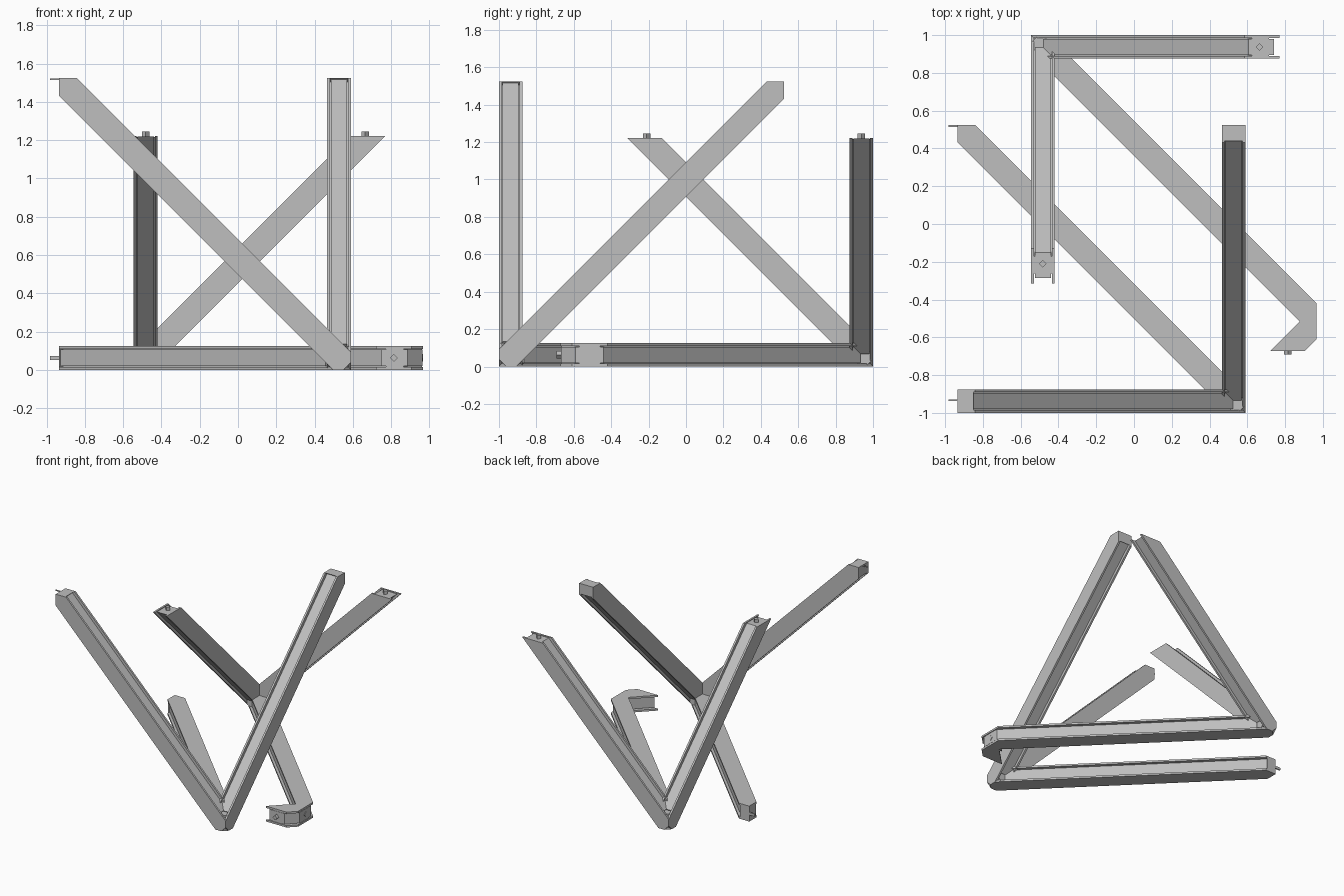
import bpy, bmesh
from mathutils import Vector

if "Cube" in bpy.data.objects:
    bpy.data.objects.remove(bpy.data.objects["Cube"])

W = 0.125      # beam width
T = 0.015      # side plate thickness
H = 0.0925     # half of the beam depth, measured along an axis

grey = bpy.data.materials.new("light_grey")
grey.diffuse_color = (0.52, 0.52, 0.52, 1)
grey.use_nodes = True
grey.node_tree.nodes["Principled BSDF"].inputs["Base Color"].default_value = grey.diffuse_color


class Corner:
    """Outer corner point with three axes pointing into the frame."""
    def __init__(self, origin, u, v):
        self.o = Vector(origin)
        self.axes = {"u": Vector(u), "v": Vector(v), "w": Vector((0, 0, 1))}

    def slabs(self, name, plane, poly, layers):
        """Extrude a flat outline across the beam, once for each (r0, r1) layer."""
        p, q, r = (self.axes[k] for k in plane)
        bm = bmesh.new()
        for r0, r1 in layers:
            a, b = ([bm.verts.new(self.o + p * x + q * y + r * d) for x, y in poly]
                    for d in (r0, r1))
            bm.faces.new(a)
            bm.faces.new(b[::-1])
            for i in range(len(a)):
                j = (i + 1) % len(a)
                bm.faces.new((a[j], a[i], b[i], b[j]))
        bmesh.ops.recalc_face_normals(bm, faces=bm.faces[:])
        me = bpy.data.meshes.new(name)
        bm.to_mesh(me)
        bm.free()
        me.materials.append(grey)
        ob = bpy.data.objects.new(name, me)
        bpy.context.collection.objects.link(ob)


def start(h, s):
    """Square-cut start of a band of half depth h, where p + q = s."""
    return [((s - h) / 2, (s + h) / 2), ((s + h) / 2, (s - h) / 2)]


PLATE_START = [(0, H), (0, 0.04), (0.04, 0), (H, 0)]


def arm(c, name, plane, end):
    """end(h, tip) gives the outline at the far end, lower side first."""
    c.slabs(name + "_side_plates", plane, PLATE_START + end(H, 0),
            [(0, T), (W - T, W)])
    c.slabs(name + "_cover", plane, start(0.068, 0.2) + end(0.068, 0.004),
            [(0.02, W - 0.02)])
    c.slabs(name + "_web", plane, start(0.045, 0.08) + end(0.045, 0.006),
            [(T - 0.001, W - T + 0.001)])


def square_tip(h, t):
    e = 1.525 - t
    return [(e, e - h), (e, e), (e - h, e)]


def flat_cut(h, t):
    e = 1.222 - t
    return [(e + h, e), (e - h, e)]


def hook(h, t):
    # bend at the far end, with a short leg turning back
    a, b, s = 1.512 - t, 1.672 - t, 3.03
    return [(a, a - h), (a, s + h - a), (s + h - b, b), (s - h - b, b),
            ((s - 2 * h) / 2, s / 2)]


def box(p0, p1, q0, q1):
    return [(p0, q0), (p1, q0), (p1, q1), (p0, q1)]


def diamond(x, y, s=0.02):
    return [(x - s, y), (x, y - s), (x + s, y), (x, y + s)]


# Long corner: three beams with closed square tips
A = Corner((0.59, -1, 0), (-1, 0, 0), (0, 1, 0))
for name, plane in (("long_front_beam", "uwv"), ("long_right_beam", "vwu"),
                    ("long_floor_beam", "uvw")):
    arm(A, name, plane, square_tip)
    A.slabs(name + "_end_cap", plane,
            [(1.525, 1.44), (1.525, 1.525), (1.44, 1.525)], [(0.001, W - 0.001)])

# Small tabs on two of the tips
A.slabs("front_beam_tab", "uwv", box(1.52, 1.572, 1.515, 1.523), [(0.064, 0.072)])
A.slabs("floor_beam_tab", "uvw", box(1.52, 1.572, 1.513, 1.523), [(0.052, 0.072)])

# Short corner: two beams cut level and one ending in a hook
B = Corner((-0.545, 1, 0), (1, 0, 0), (0, -1, 0))
arm(B, "short_back_beam", "uwv", flat_cut)
arm(B, "short_left_beam", "vwu", flat_cut)
arm(B, "hooked_floor_beam", "uvw", hook)

# Diamond pegs on the cut ends, and a flush diamond plate on the hook
B.slabs("back_beam_peg", "uvw", diamond(1.21, 0.0625), [(1.21, 1.245)])
B.slabs("left_beam_peg", "uvw", diamond(0.0625, 1.21), [(1.21, 1.245)])
B.slabs("hook_peg", "uwv", diamond(1.36, 0.0625), [(1.66, 1.692)])
B.slabs("hook_side_plate", "vwu", diamond(1.51, 0.0625), [(1.506, 1.512)])
